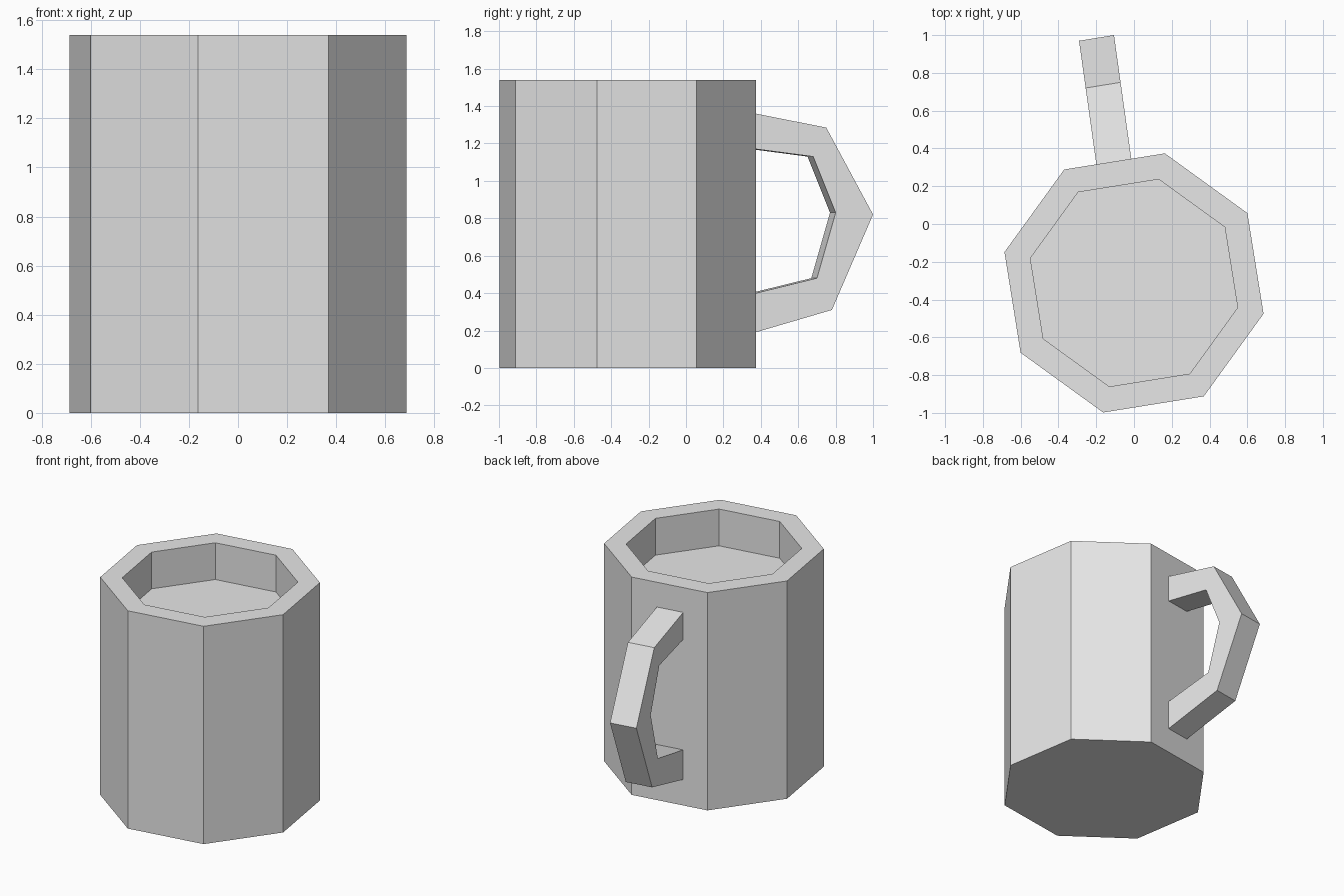
import bpy
import bmesh
from math import radians, cos
from mathutils import Matrix, Vector

cube = bpy.data.objects.get("Cube")
if cube:
    bpy.data.objects.remove(cube, do_unlink=True)

SIDES = 8
RADIUS = 0.705
HEIGHT = 1.54
CENTRE_Y = -0.312

# Single flat grey
grey = bpy.data.materials.new("plain_grey")
grey.use_nodes = True
grey.diffuse_color = (0.8, 0.8, 0.8, 1)
grey.node_tree.nodes["Principled BSDF"].inputs["Base Color"].default_value = (0.8, 0.8, 0.8, 1)


def finish(name, bm):
    bmesh.ops.recalc_face_normals(bm, faces=bm.faces)
    mesh = bpy.data.meshes.new(name)
    bm.to_mesh(mesh)
    bm.free()
    mesh.materials.append(grey)
    obj = bpy.data.objects.new(name, mesh)
    bpy.context.collection.objects.link(obj)
    return obj


# Mug body: octagonal prism, rim inset, then the well pushed down
bm = bmesh.new()
bmesh.ops.create_cone(bm, cap_ends=True, segments=SIDES, radius1=RADIUS,
                      radius2=RADIUS, depth=HEIGHT)
top = max(bm.faces, key=lambda f: f.calc_center_median().z)
rim = RADIUS * 0.2 * cos(radians(180 / SIDES))
bmesh.ops.inset_region(bm, faces=[top], thickness=rim, use_even_offset=True)
well = bmesh.ops.extrude_discrete_faces(bm, faces=[top])["faces"][0]
bmesh.ops.translate(bm, verts=well.verts, vec=(0, 0, -0.26))
bm.transform(Matrix.Translation((0, CENTRE_Y, HEIGHT / 2))
             @ Matrix.Rotation(radians(-13.4), 4, "Z"))
finish("mug_body", bm)

# Handle: paired outer and inner (y, z) outlines, swept across its width
outer = [(0.33, 1.368), (0.75, 1.285), (1.0, 0.82), (0.78, 0.31), (0.33, 0.178)]
inner = [(0.33, 1.176), (0.68, 1.13), (0.80, 0.83), (0.70, 0.48), (0.33, 0.389)]
bm = bmesh.new()
across = Vector((-0.185, -0.03, 0))


def handle_point(y, z):
    return Vector((-0.015 - 0.14 * (y - 0.35), y, z))


rings = []
for o, i in zip(outer, inner):
    a, b = handle_point(*o), handle_point(*i)
    rings.append([bm.verts.new(p) for p in (a, b, b + across, a + across)])
for r, s in zip(rings, rings[1:]):
    for k in range(4):
        n = (k + 1) % 4
        bm.faces.new((r[k], r[n], s[n], s[k]))
bm.faces.new(rings[0])
bm.faces.new(rings[-1])
finish("mug_handle", bm)
